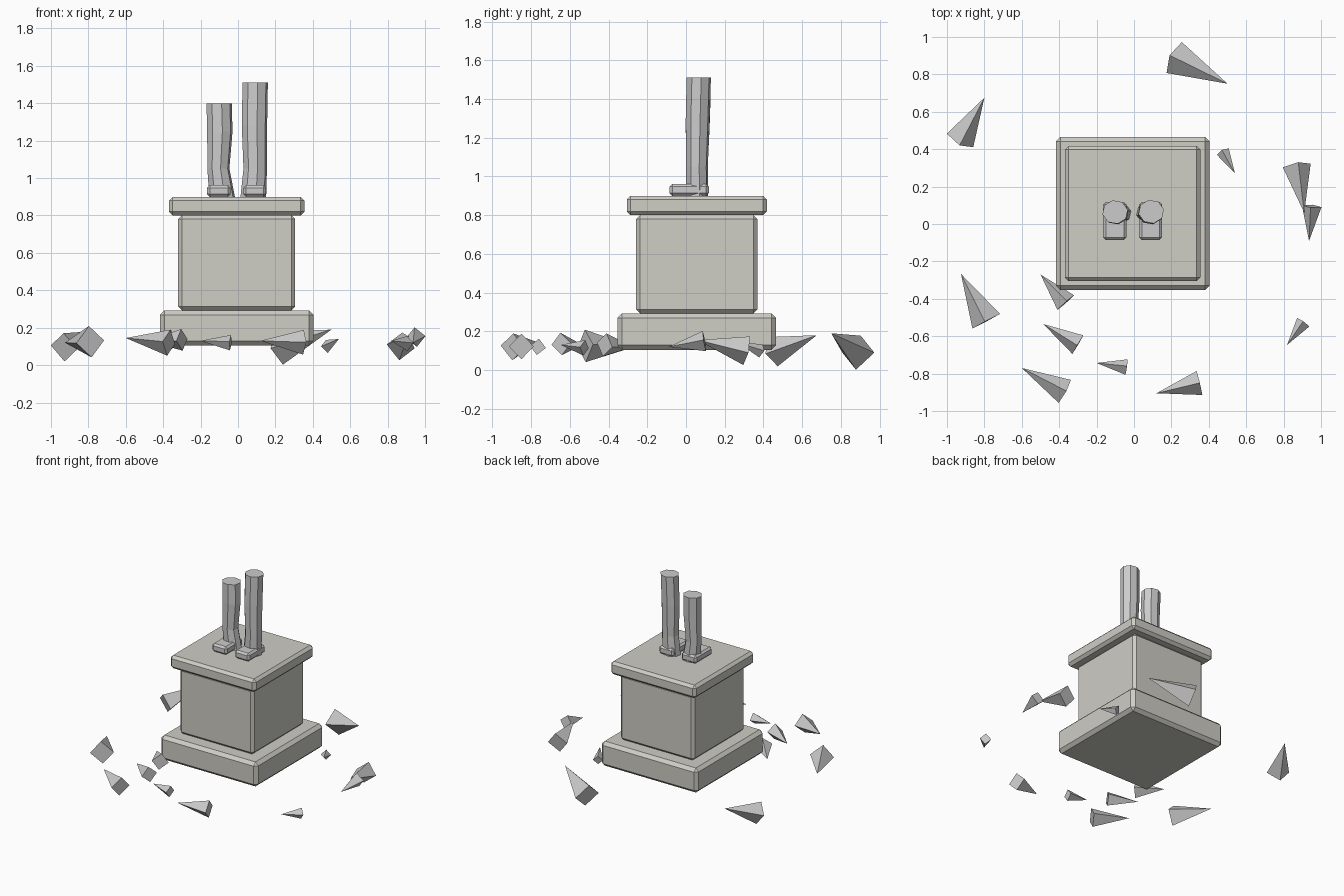
import bpy, bmesh
from math import cos, sin, pi, radians
from mathutils import Vector, Matrix

if "Cube" in bpy.data.objects:
    bpy.data.objects.remove(bpy.data.objects["Cube"])

STONE = bpy.data.materials.new("pale_stone")
STONE.diffuse_color = (0.62, 0.61, 0.56, 1)
STONE.use_nodes = True
STONE.node_tree.nodes["Principled BSDF"].inputs["Base Color"].default_value = STONE.diffuse_color


def finish(name, bm, mat=None):
    bmesh.ops.recalc_face_normals(bm, faces=bm.faces[:])
    mesh = bpy.data.meshes.new(name)
    bm.to_mesh(mesh)
    bm.free()
    ob = bpy.data.objects.new(name, mesh)
    bpy.context.collection.objects.link(ob)
    if mat:
        mesh.materials.append(mat)
    return ob


def block(name, lo, hi, bevel, mat=None):
    """Chamfered box between two corners."""
    lo, hi = Vector(lo), Vector(hi)
    bm = bmesh.new()
    bmesh.ops.create_cube(bm, size=1)
    size = hi - lo
    bmesh.ops.transform(bm, verts=bm.verts[:],
                        matrix=Matrix.Translation((lo + hi) / 2) @ Matrix.Diagonal((*size, 1)))
    ob = finish(name, bm, mat)
    mod = ob.modifiers.new("chamfer", 'BEVEL')
    mod.width = bevel
    mod.segments = 1
    return ob


def leg(name, rings, sides=8):
    """Faceted leg lofted through rings of (x, y, z, rx, ry)."""
    bm = bmesh.new()
    loops = [[bm.verts.new((x + rx * cos(2 * pi * (i + 0.25) / sides),
                            y + ry * sin(2 * pi * (i + 0.25) / sides), z))
              for i in range(sides)] for x, y, z, rx, ry in rings]
    for a, b in zip(loops, loops[1:]):
        for i in range(sides):
            j = (i + 1) % sides
            bm.faces.new((a[i], a[j], b[j], b[i]))
    bm.faces.new(loops[0][::-1])
    bm.faces.new(loops[-1])
    return finish(name, bm)


def shard(name, tip, base, radius, roll):
    """Four-sided splinter from the centre of its square base to its tip."""
    tip, base = Vector(tip), Vector(base)
    axis = (tip - base).normalized()
    side = axis.cross(Vector((0, 0, 1))).normalized()
    up = side.cross(axis)
    bm = bmesh.new()
    apex = bm.verts.new(tip)
    ring = []
    for k in range(4):
        a = k * pi / 2 + radians(roll)
        ring.append(bm.verts.new(base + radius * (cos(a) * up + sin(a) * side)))
    for k in range(4):
        bm.faces.new((ring[k], ring[(k + 1) % 4], apex))
    bm.faces.new(ring)
    return finish(name, bm)


# pedestal: square plinth, shaft and cap slab
CX, CY = -0.007, 0.056
for name, half, z0, z1, bevel in (("pedestal_base", 0.41, 0.105, 0.293, 0.024),
                                  ("pedestal_shaft", 0.313, 0.293, 0.80, 0.02),
                                  ("pedestal_cap", 0.362, 0.80, 0.90, 0.02)):
    block(name, (CX - half, CY - half, z0), (CX + half, CY + half, z1), bevel, STONE)

# broken statue legs, with feet
leg("left_leg", [(-0.085, 0.058, 0.90, 0.070, 0.058),
                 (-0.105, 0.057, 1.05, 0.060, 0.056),
                 (-0.097, 0.060, 1.25, 0.069, 0.063),
                 (-0.101, 0.064, 1.40, 0.069, 0.064)])
leg("right_leg", [(0.082, 0.058, 0.90, 0.070, 0.058),
                  (0.092, 0.057, 1.05, 0.064, 0.057),
                  (0.088, 0.060, 1.28, 0.069, 0.063),
                  (0.092, 0.066, 1.51, 0.069, 0.064)])
block("left_foot", (-0.165, -0.085, 0.90), (-0.04, 0.118, 0.962), 0.014)
block("right_foot", (0.028, -0.085, 0.90), (0.150, 0.118, 0.962), 0.014)

# stone splinters scattered around: tip, base centre, radius, roll
SHARDS = [
    ((0.50, 0.75, 0.19), (0.215, 0.89, 0.09), 0.092, 0),
    ((-0.80, 0.675, 0.18), (-0.93, 0.447, 0.095), 0.08, 8),
    ((-0.925, -0.267, 0.12), (-0.79, -0.52, 0.125), 0.084, -5),
    ((-0.50, -0.27, 0.12), (-0.365, -0.42, 0.13), 0.06, 10),
    ((-0.485, -0.535, 0.13), (-0.30, -0.645, 0.135), 0.058, -5),
    ((-0.60, -0.77, 0.145), (-0.37, -0.895, 0.12), 0.07, 5),
    ((-0.20, -0.743, 0.13), (-0.04, -0.765, 0.12), 0.042, 8),
    ((0.12, -0.905, 0.13), (0.35, -0.85, 0.122), 0.066, 0),
    ((0.818, -0.647, 0.13), (0.905, -0.525, 0.115), 0.04, 5),
    ((0.91, 0.06, 0.155), (0.87, 0.313, 0.10), 0.076, -8),
    ((0.936, -0.09, 0.12), (0.95, 0.095, 0.15), 0.053, 6),
    ((0.54, 0.27, 0.14), (0.475, 0.387, 0.10), 0.036, 0),
]
for i, (tip, base, radius, roll) in enumerate(SHARDS, 1):
    shard(f"stone_shard_{i:02d}", tip, base, radius, roll)
